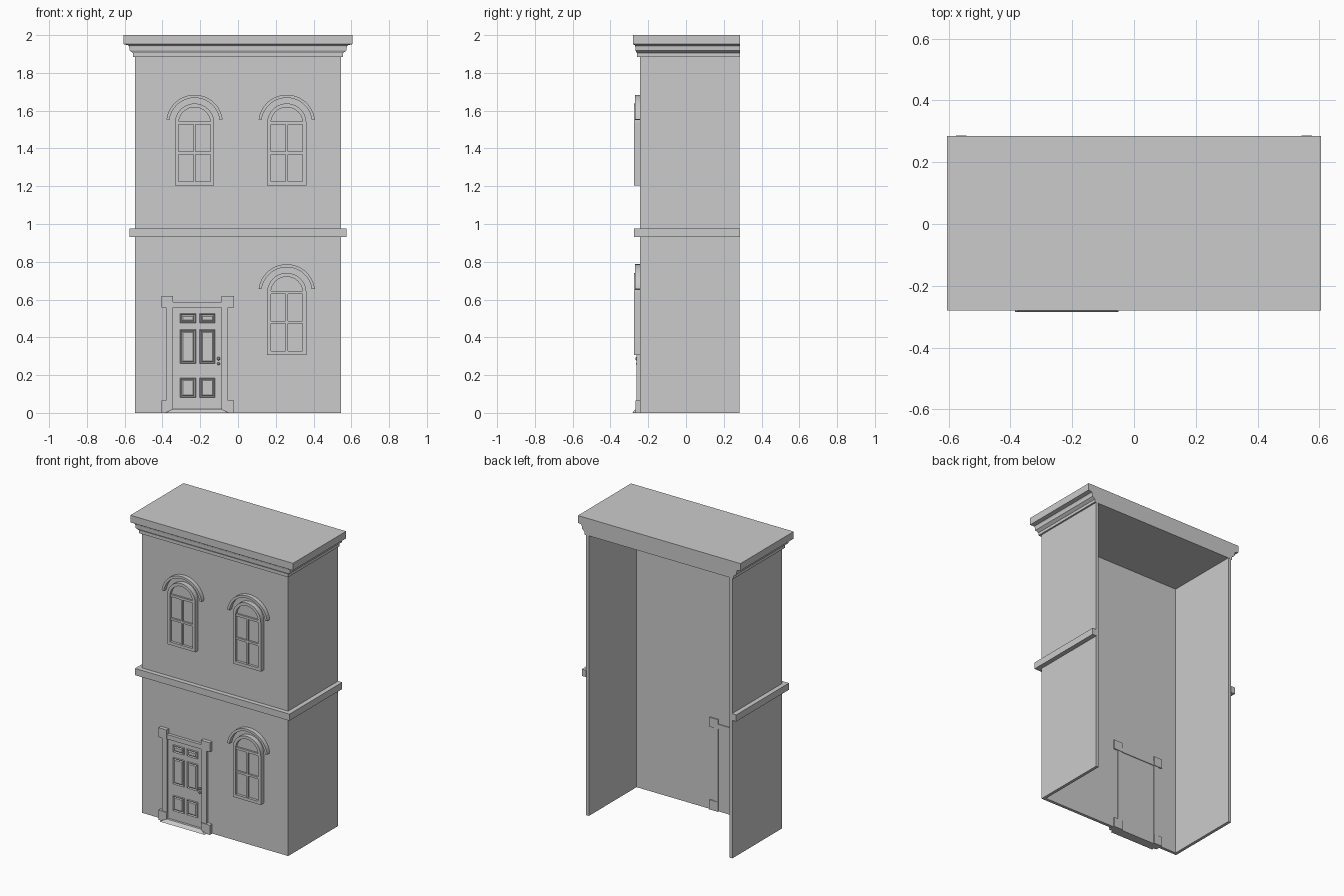
import bpy, bmesh
from math import sin, cos, pi

if "Cube" in bpy.data.objects:
    bpy.data.objects.remove(bpy.data.objects["Cube"])

FRONT, BACK, HX, T = -0.243, 0.284, 0.544, 0.02


def loft(name, rings, closed=False):
    """Skin equal-length point rings; cap the ends unless the rings form a loop."""
    bm = bmesh.new()
    vs = [[bm.verts.new(p) for p in r] for r in rings]
    n = len(rings[0])
    pairs = list(zip(vs, vs[1:])) + ([(vs[-1], vs[0])] if closed else [])
    for a, b in pairs:
        for i in range(n):
            j = (i + 1) % n
            bm.faces.new((a[i], a[j], b[j], b[i]))
    if not closed:
        bm.faces.new(vs[0])
        bm.faces.new(vs[-1])
    bmesh.ops.recalc_face_normals(bm, faces=bm.faces)
    me = bpy.data.meshes.new(name)
    bm.to_mesh(me)
    bm.free()
    ob = bpy.data.objects.new(name, me)
    bpy.context.collection.objects.link(ob)
    return ob


def rect_z(x0, x1, y0, y1, z):
    return [(x0, y0, z), (x1, y0, z), (x1, y1, z), (x0, y1, z)]


def rect_y(x0, x1, z0, z1, y, inset=0.0):
    i = inset
    return [(x0 + i, y, z0 + i), (x1 - i, y, z0 + i), (x1 - i, y, z1 - i), (x0 + i, y, z1 - i)]


def box(name, x0, x1, y0, y1, z0, z1):
    return loft(name, [rect_z(x0, x1, y0, y1, z) for z in (z0, z1)])


def u_wall(name, hx, front, back, t, z0, z1):
    """Three-sided shell, open at the back."""
    plan = [(-hx, back), (-hx, front), (hx, front), (hx, back),
            (hx - t, back), (hx - t, front + t), (-hx + t, front + t), (-hx + t, back)]
    return loft(name, [[(x, y, z) for x, y in plan] for z in (z0, z1)])


# Open-backed building shell and belt course
u_wall("walls", HX, FRONT, BACK, T, 0.0, 1.89)
u_wall("belt_course", 0.575, -0.274, 0.287, 0.033, 0.93, 0.975)

# Roof slab with stepped cornice, flush at the back
profile = [(0.605, 2.0), (0.605, 1.952), (0.58, 1.946), (0.576, 1.936), (0.574, 1.918),
           (0.562, 1.909), (0.555, 1.904), (0.555, 1.885)]
loft("roof_cornice", [rect_z(-h, h, -0.28 + (0.605 - h) * 0.4, 0.285, z) for h, z in profile])


# Arched windows
def arch(cx, z0, spring, r, y, inset=0.0, n=20):
    q = r - inset
    pts = [(cx - q, y, z0 + inset), (cx + q, y, z0 + inset)]
    return pts + [(cx + q * cos(pi * i / n), y, spring + q * sin(pi * i / n)) for i in range(n + 1)]


def window(cx, z0):
    r, spring, face, glass = 0.104, z0 + 0.33, -0.275, -0.258
    loft("window_glass", [arch(cx, z0, spring, r, y, 0.003) for y in (FRONT + 0.004, glass)])
    loft("window_frame", [arch(cx, z0, spring, r, FRONT + 0.004), arch(cx, z0, spring, r, face),
                          arch(cx, z0, spring, r, face, 0.02), arch(cx, z0, spring, r, glass + 0.002, 0.02)],
         closed=True)
    bar = face + 0.005
    w = r - 0.018
    box("window_mullion", cx - 0.006, cx + 0.006, bar, glass + 0.002, z0 + 0.015, spring)
    box("window_middle_rail", cx - w, cx + w, bar, glass + 0.002, z0 + 0.165, z0 + 0.179)
    box("window_top_rail", cx - w, cx + w, bar, glass + 0.002, spring - 0.008, spring + 0.008)
    # Curved hood moulding over the arch
    rings = []
    for i in range(25):
        a = 0.13 + (pi - 0.26) * i / 24
        rings.append([(cx + q * cos(a), y, spring + q * sin(a)) for q, y in
                      ((0.15, FRONT + 0.004), (0.15, -0.271), (0.134, -0.271), (0.134, FRONT + 0.004))])
    loft("window_hood", rings)


for cx, z0 in ((-0.23, 1.204), (0.258, 1.204), (0.258, 0.307)):
    window(cx, z0)

# Door frame: posts, header and corner blocks, reaching through the wall
INNER = FRONT + T + 0.008
for x0, x1, b0, b1 in ((-0.38, -0.345, -0.405, -0.345), (-0.087, -0.052, -0.087, -0.022)):
    box("door_post", x0, x1, -0.263, INNER - 0.003, 0.06, 0.56)
    box("door_base_block", b0, b1, -0.268, INNER, 0.0, 0.065)
    box("door_corner_block", b0, b1, -0.268, INNER, 0.557, 0.62)
box("door_header", -0.346, -0.086, -0.263, INNER - 0.003, 0.557, 0.588)

# Sloped threshold
loft("threshold", [rect_z(-0.385, -0.05, -0.285, FRONT + T, 0.0),
                   rect_z(-0.345, -0.087, -0.266, FRONT + T, 0.02)])

# Door leaf with six moulded panels
SKIN = -0.25
box("door_leaf", -0.345, -0.09, SKIN, FRONT + 0.004, 0.018, 0.558)
for x0, x1 in ((-0.308, -0.222), (-0.204, -0.12)):
    for z0, z1 in ((0.475, 0.527), (0.26, 0.442), (0.08, 0.187)):
        loft("door_panel", [rect_y(x0, x1, z0, z1, SKIN + d, i) for i, d in
                            ((0, 0.002), (0.004, -0.006), (0.01, -0.001), (0.016, -0.006))])

# Knob and lock, turned about the y axis
for name, z, s in (("door_knob", 0.287, 1.0), ("door_lock", 0.26, 0.8)):
    turn = ((0.005, 0.002), (0.005, -0.006), (0.009, -0.01), (0.009, -0.014), (0.005, -0.018))
    loft(name, [[(-0.103 + s * q * cos(2 * pi * i / 12), SKIN + s * d, z + s * q * sin(2 * pi * i / 12))
                 for i in range(12)] for q, d in turn])
